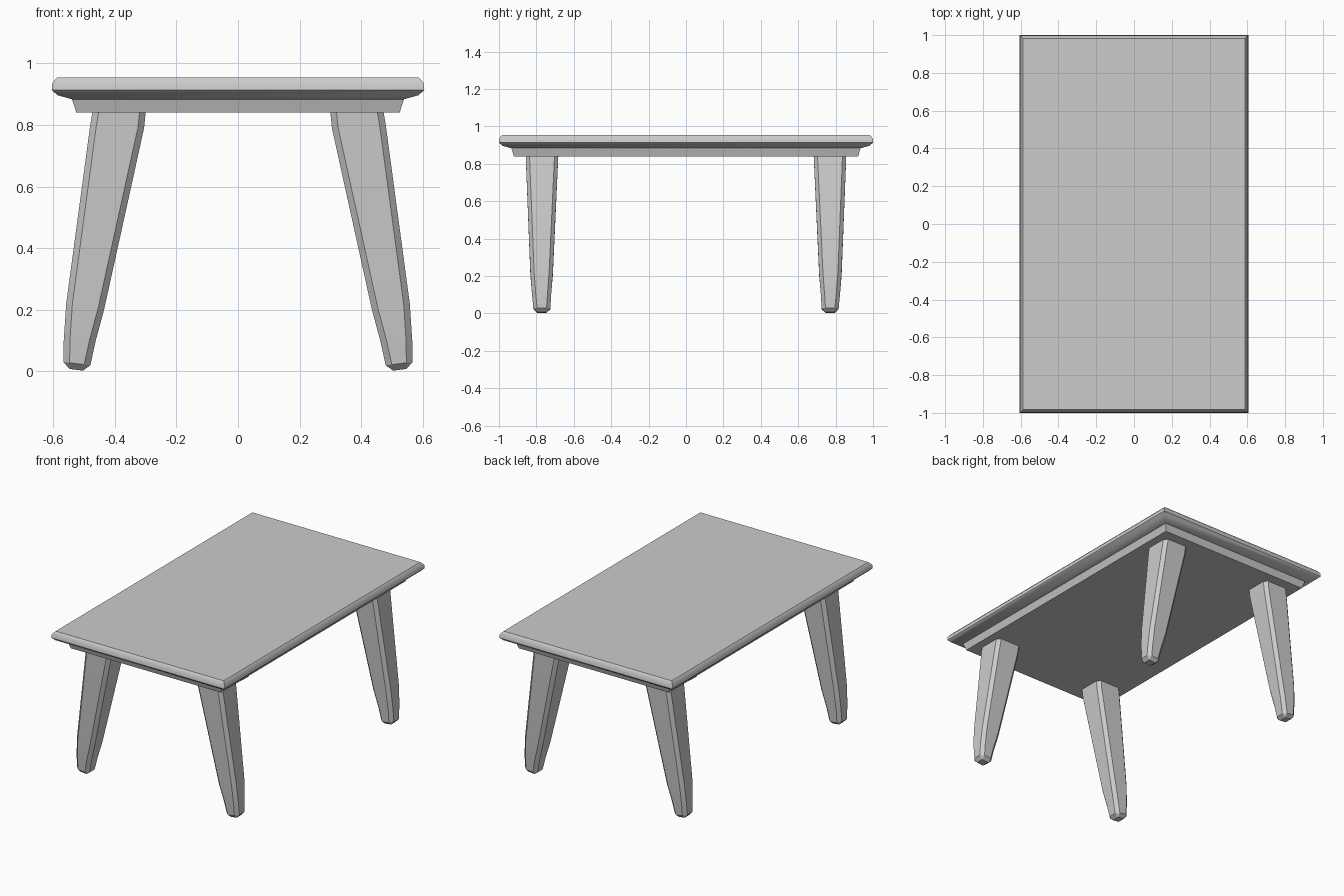
import bpy, bmesh

if "Cube" in bpy.data.objects:
    bpy.data.objects.remove(bpy.data.objects["Cube"])


def loft(name, rings, bevel=0.0, angle=40):
    """Skin a stack of four-cornered rings, cap both ends, optionally chamfer the sharp edges."""
    bm = bmesh.new()
    loops = [[bm.verts.new(p) for p in ring] for ring in rings]
    for a, b in zip(loops, loops[1:]):
        for i in range(4):
            j = (i + 1) % 4
            bm.faces.new((a[i], a[j], b[j], b[i]))
    bm.faces.new(loops[0])
    bm.faces.new(loops[-1])
    bmesh.ops.recalc_face_normals(bm, faces=bm.faces)
    if bevel:
        sharp = [e for e in bm.edges if e.calc_face_angle() > 0.9]
        bmesh.ops.bevel(bm, geom=sharp, offset=bevel, segments=1,
                        profile=0.5, affect='EDGES')
    mesh = bpy.data.meshes.new(name)
    bm.to_mesh(mesh)
    bm.free()
    obj = bpy.data.objects.new(name, mesh)
    bpy.context.collection.objects.link(obj)
    bpy.ops.object.select_all(action='DESELECT')
    obj.select_set(True)
    bpy.context.view_layer.objects.active = obj
    bpy.ops.object.shade_smooth_by_angle(angle=angle * 3.14159 / 180)
    return obj


def slab(inset, z):
    x, y = 0.605 - inset, 1.0 - inset
    return [(-x, -y, z), (x, -y, z), (x, y, z), (-x, y, z)]


def leg_ring(x_in, z_in, x_out, z_out, y_in, y_out):
    return [(x_in, y_in, z_in), (x_out, y_in, z_out),
            (x_out, y_out, z_out), (x_in, y_out, z_in)]


# Table top with rounded edge: (inset, height)
loft("table_top", [slab(i, z) for i, z in (
    (0.068, 0.883), (0.018, 0.897), (0.0, 0.914), (0.002, 0.937), (0.018, 0.955))], angle=47)

# Tapered apron under the top
loft("apron", [slab(0.08, 0.84), slab(0.066, 0.884)])

# Splayed, tapering legs: one leg mirrored to four corners
legs = loft("legs", [
    leg_ring(0.484, 0.0, 0.567, 0.01, 0.727, 0.814),
    leg_ring(0.462, 0.10, 0.566, 0.10, 0.721, 0.823),
    leg_ring(0.435, 0.20, 0.558, 0.22, 0.712, 0.832),
    leg_ring(0.305, 0.79, 0.480, 0.80, 0.685, 0.855),
    leg_ring(0.298, 0.86, 0.470, 0.86, 0.682, 0.857),
], bevel=0.02, angle=30)
mirror = legs.modifiers.new("Mirror", 'MIRROR')
mirror.use_axis = (True, True, False)
mirror.use_mirror_merge = False
